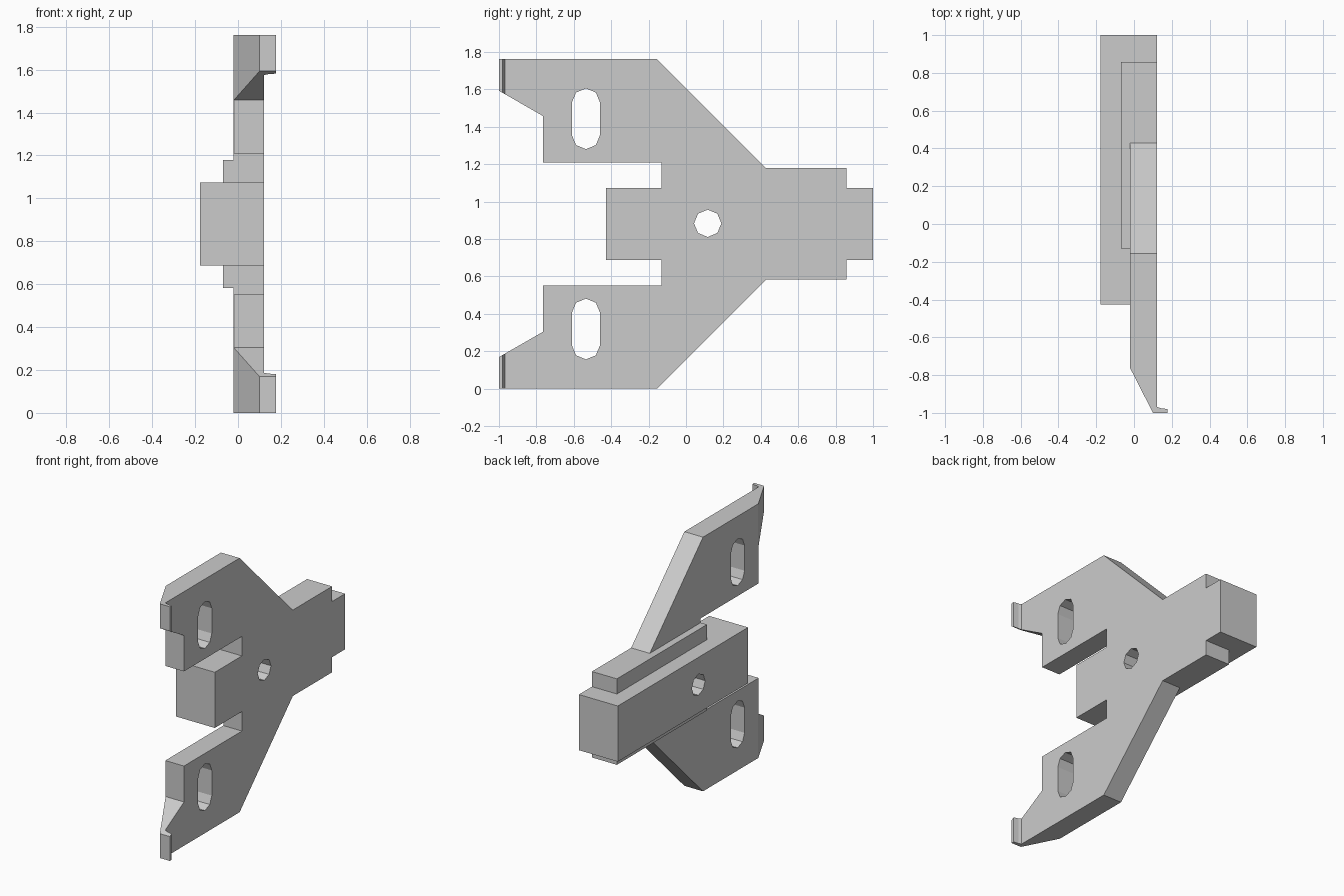
import bpy, bmesh, math
from mathutils import Vector

if "Cube" in bpy.data.objects:
    bpy.data.objects.remove(bpy.data.objects["Cube"])

MID = 0.881                      # mirror height of the symmetric plate
BACK, FRONT, TIP = -0.022, 0.121, 0.177


def prism(name, pts, axis, lo, hi):
    """Extrude a 2D profile: axis 'x' takes (y, z) points, axis 'z' takes (x, y)."""
    place = (lambda p, t: (t, p[0], p[1])) if axis == 'x' else (lambda p, t: (p[0], p[1], t))
    bm = bmesh.new()
    a = [bm.verts.new(place(p, lo)) for p in pts]
    b = [bm.verts.new(place(p, hi)) for p in pts]
    n = len(pts)
    bm.faces.new(a)
    bm.faces.new(b[::-1])
    for i in range(n):
        bm.faces.new((a[i], b[i], b[(i + 1) % n], a[(i + 1) % n]))
    bmesh.ops.recalc_face_normals(bm, faces=bm.faces)
    me = bpy.data.meshes.new(name)
    bm.to_mesh(me)
    bm.free()
    ob = bpy.data.objects.new(name, me)
    bpy.context.collection.objects.link(ob)
    return ob


def block(name, x0, x1, y0, y1, half):
    pts = [(y0, MID - half), (y1, MID - half), (y1, MID + half), (y0, MID + half)]
    return prism(name, pts, 'x', x0, x1)


def combine(target, tool, operation):
    m = target.modifiers.new("bool", 'BOOLEAN')
    m.operation, m.solver, m.object = operation, 'EXACT', tool
    bpy.context.view_layer.objects.active = target
    bpy.ops.object.modifier_apply(modifier=m.name)
    bpy.data.objects.remove(tool)


def slot(y, z, r, straight):
    """Eight-segment round hole, stretched upright by the straight length."""
    pts = []
    for s in (1, -1):
        start = 0 if s == 1 else math.pi
        steps = 5 if straight else 4
        for i in range(steps):
            a = start + i * math.pi / 4
            pts.append((y + r * math.cos(a), z + s * straight / 2 + r * math.sin(a)))
    return prism("slot_cutter", pts, 'x', -0.4, 0.4)


# Side outline of the plate, upper half, mirrored to the lower half
half = [(-0.427, 0.193), (-0.13, 0.193), (-0.13, 0.328), (-0.765, 0.328),
        (-0.765, 0.577), (-1, 0.712), (-1, MID), (-0.155, MID),
        (0.428, 0.298), (0.857, 0.298), (0.857, 0.193), (1, 0.193)]
outline = [(y, MID + h) for y, h in half] + [(y, MID - h) for y, h in reversed(half)]
bracket = prism("bracket_plate", outline, 'x', -0.1, 0.3)

# Top profile: bevelled arm ends with small hooked lips
plan = [(BACK, 1.1), (BACK, -0.76), (0.126, -1.05), (TIP, -1.05),
        (TIP, -0.98), (0.14, -0.975), (FRONT, -0.968), (FRONT, 1.1)]
combine(bracket, prism("plan_profile", plan, 'z', -0.2, 2.0), 'INTERSECT')

# Stepped rail on the back
combine(bracket, block("rail_step", -0.07, 0.05, -0.13, 0.857, 0.298), 'UNION')
combine(bracket, block("rail", -TIP, 0.06, -0.427, 1, 0.193), 'UNION')

# Centre hole and the two arm slots
combine(bracket, slot(0.116, 0.884, 0.073, 0), 'DIFFERENCE')
for s in (1, -1):
    combine(bracket, slot(-0.535, MID + s * 0.562, 0.075, 0.175), 'DIFFERENCE')

# Merge coplanar leftovers
bm = bmesh.new()
bm.from_mesh(bracket.data)
bmesh.ops.remove_doubles(bm, verts=bm.verts, dist=0.0005)
bmesh.ops.dissolve_limit(bm, angle_limit=0.01, verts=bm.verts, edges=bm.edges)
bm.to_mesh(bracket.data)
bm.free()
